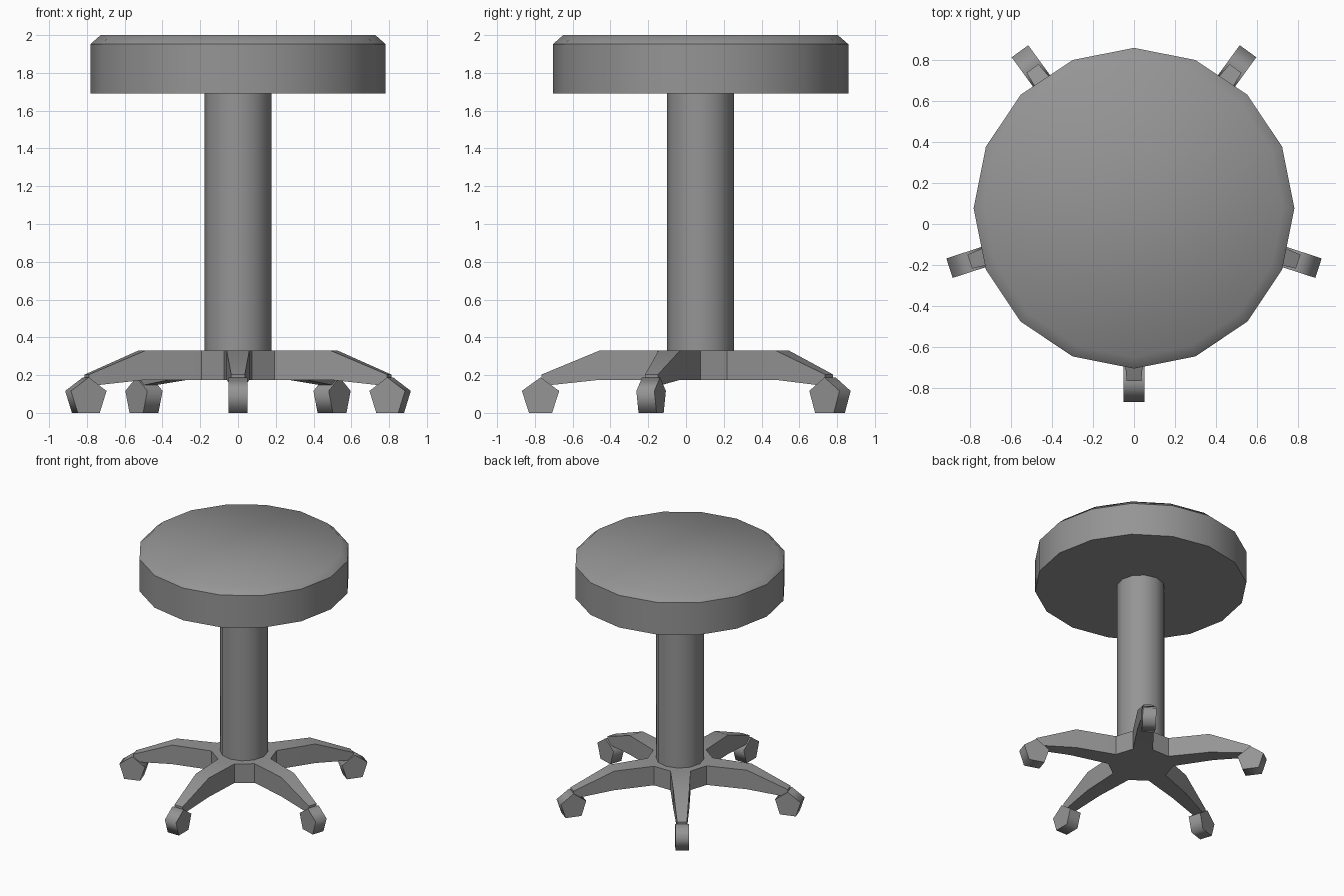
import bpy, bmesh, math
from mathutils import Matrix, Vector

if "Cube" in bpy.data.objects:
    bpy.data.objects.remove(bpy.data.objects["Cube"])

CENTRE = Vector((0, 0.077, 0))
LEGS = 5

grey = bpy.data.materials.new("mid_grey")
grey.use_nodes = True
colour = (0.3, 0.3, 0.3, 1)
grey.diffuse_color = colour
grey.node_tree.nodes["Principled BSDF"].inputs["Base Color"].default_value = colour


def finish(name, bm, sharp_angle=45, sharp_test=None):
    """Turn a bmesh into a shaded object standing on the stool axis."""
    bmesh.ops.recalc_face_normals(bm, faces=bm.faces)
    for f in bm.faces:
        f.smooth = True
    for e in bm.edges:
        if sharp_test:
            e.smooth = not sharp_test(e)
        else:
            e.smooth = e.calc_face_angle(0) < math.radians(sharp_angle)
    mesh = bpy.data.meshes.new(name)
    bm.to_mesh(mesh)
    bm.free()
    mesh.materials.append(grey)
    obj = bpy.data.objects.new(name, mesh)
    obj.location = CENTRE
    bpy.context.collection.objects.link(obj)
    return obj


def lathe(name, rings, sides):
    """Closed solid from (radius, height) rings."""
    bm = bmesh.new()
    loops = []
    for r, z in rings:
        loops.append([bm.verts.new((r * math.cos(2 * math.pi * i / sides),
                                    r * math.sin(2 * math.pi * i / sides), z))
                      for i in range(sides)])
    for low, high in zip(loops, loops[1:]):
        for i in range(sides):
            j = (i + 1) % sides
            bm.faces.new((low[i], low[j], high[j], high[i]))
    bm.faces.new(loops[0])
    bm.faces.new(loops[-1])
    return finish(name, bm)


def leg_turn(i):
    return Matrix.Rotation(math.radians(-90) + 2 * math.pi * i / LEGS, 3, 'Z')


# Seat cushion with chamfered rim, and column
lathe("seat", [(0.782, 1.69), (0.782, 1.952), (0.727, 2.0)], 16)
lathe("column", [(0.178, 0.25), (0.178, 1.70)], 12)

# Star base: ten-sided hub whose alternate sides grow into tapering legs
# stations: distance out, half width, bottom height, top height
hub_r = 0.24
half = math.radians(18)
stations = [(hub_r * math.cos(half), hub_r * math.sin(half), 0.175, 0.33),
            (0.535, 0.06, 0.175, 0.33),
            (0.842, 0.036, 0.142, 0.203)]
bm = bmesh.new()
hub = []
for i in range(LEGS):
    turn = leg_turn(i)
    sections = [[bm.verts.new(turn @ Vector(p)) for p in
                 ((r, -w, lo), (r, w, lo), (r, w, hi), (r, -w, hi))]
                for r, w, lo, hi in stations]
    for a, b in zip(sections, sections[1:]):
        for k in range(4):
            m = (k + 1) % 4
            bm.faces.new((a[k], a[m], b[m], b[k]))
    bm.faces.new(sections[-1])
    hub.append(sections[0])
for i in range(LEGS):
    a, b = hub[i], hub[(i + 1) % LEGS]
    bm.faces.new((a[1], b[0], b[3], a[2]))
bm.faces.new([v for s in hub for v in (s[0], s[1])])
bm.faces.new([v for s in hub for v in (s[3], s[2])])
finish("star_base", bm)

# Five-sided casters with a flat side on the floor
caster_r = 0.104
caster_z = caster_r * math.cos(math.radians(36))
for i in range(LEGS):
    bm = bmesh.new()
    turn = leg_turn(i)
    rims = []
    for side in (-0.05, 0.05):
        angles = [math.pi / 2 + 2 * math.pi * k / 5 for k in range(5)]
        rims.append([bm.verts.new(turn @ Vector((0.847 + caster_r * math.cos(a), side,
                                                 caster_z + caster_r * math.sin(a))))
                     for a in angles])
    for k in range(5):
        m = (k + 1) % 5
        bm.faces.new((rims[0][k], rims[0][m], rims[1][m], rims[1][k]))
    caps = [bm.faces.new(rim) for rim in rims]
    finish(f"caster_{i + 1}", bm,
           sharp_test=lambda e: any(len(f.verts) == 5 for f in e.link_faces))
